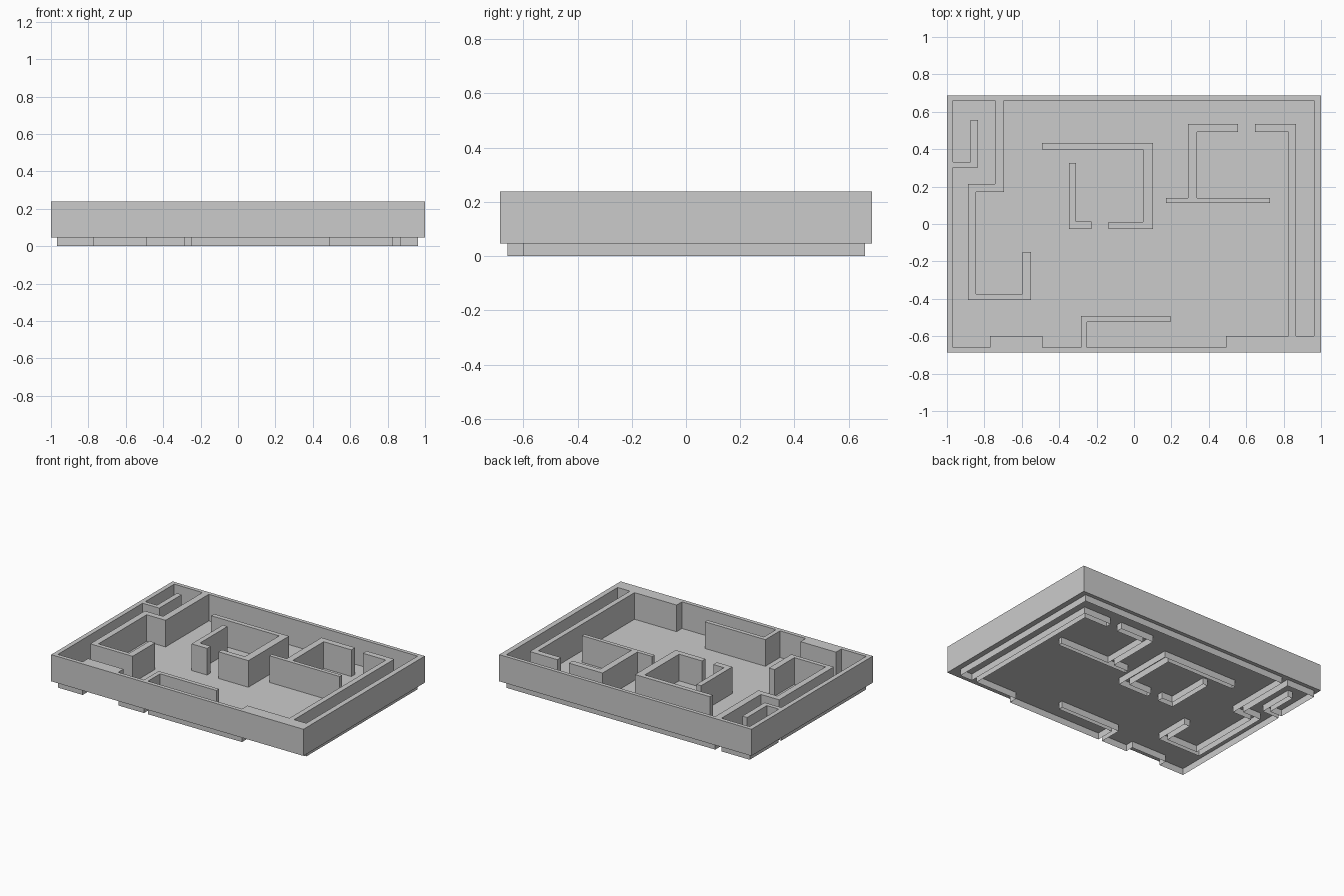
import bpy

if "Cube" in bpy.data.objects:
    bpy.data.objects.remove(bpy.data.objects["Cube"])

FLOOR, TOP = 0.047, 0.238
Y_SHIFT = -0.003


def ortho(start, *turns):
    """Right-angled outline: start point, then alternating new x / new y values."""
    x, y = start
    pts = [(x, y)]
    for i, v in enumerate(turns):
        x, y = (v, y) if i % 2 == 0 else (x, v)
        pts.append((x, y))
    return [(px, py + Y_SHIFT) for px, py in pts]


def plate(name, outlines, z0, z1, fill='BOTH'):
    """Extrude nested outlines (holes and islands alternate) between two heights."""
    cu = bpy.data.curves.new(name, 'CURVE')
    cu.dimensions = '2D'
    cu.fill_mode = fill
    cu.extrude = (z1 - z0) / 2
    for pts in outlines:
        sp = cu.splines.new('POLY')
        sp.points.add(len(pts) - 1)
        for p, (x, y) in zip(sp.points, pts):
            p.co = (x, y, 0, 1)
        sp.use_cyclic_u = True
        sp.use_smooth = False
    ob = bpy.data.objects.new(name, cu)
    ob.location.z = (z0 + z1) / 2
    bpy.context.collection.objects.link(ob)
    bpy.ops.object.select_all(action='DESELECT')
    ob.select_set(True)
    bpy.context.view_layer.objects.active = ob
    bpy.ops.object.convert(target='MESH')
    bpy.ops.object.shade_flat()
    return bpy.context.object


# Outer footprint of the building
footprint = [(-1, -0.687), (1, -0.687), (1, 0.687), (-1, 0.687)]

# Inside face of every wall joined to the perimeter
room = ortho((-0.967, -0.656),
             # front side: thick pier, hooked partition, thick section
             -0.77, -0.596, -0.488, -0.656, -0.284, -0.49, 0.195, -0.52,
             -0.252, -0.656, 0.493, -0.595,
             # long right partition and the corridor behind it
             0.827, 0.495, 0.646, 0.537, 0.865, -0.597, 0.962, 0.663,
             # back-left partition with a hooked end
             -0.694, 0.174, -0.844, -0.372, -0.597, -0.147,
             -0.552, -0.402, -0.888, 0.216, -0.743, 0.662,
             # small nook on the left side
             -0.967, 0.334, -0.873, 0.558, -0.835, 0.304, -0.967)

# Free-standing partitions
islands = [
    ortho((-0.492, 0.435), 0.102, -0.025, -0.135, 0.014, 0.047, 0.402, -0.492),
    ortho((-0.348, 0.329), -0.311, 0.017, -0.226, -0.025, -0.348),
    ortho((0.288, 0.537), 0.555, 0.494, 0.336, 0.143, 0.728, 0.115,
          0.17, 0.143, 0.288),
]

# Walls above, a thin floor sheet between them, and an open skirt underneath
plate("walls", [footprint, room] + islands, FLOOR, TOP)
plate("floor", [room] + islands, FLOOR, FLOOR)
plate("floor_skirt", [room] + islands, 0.0, FLOOR, fill='NONE')
